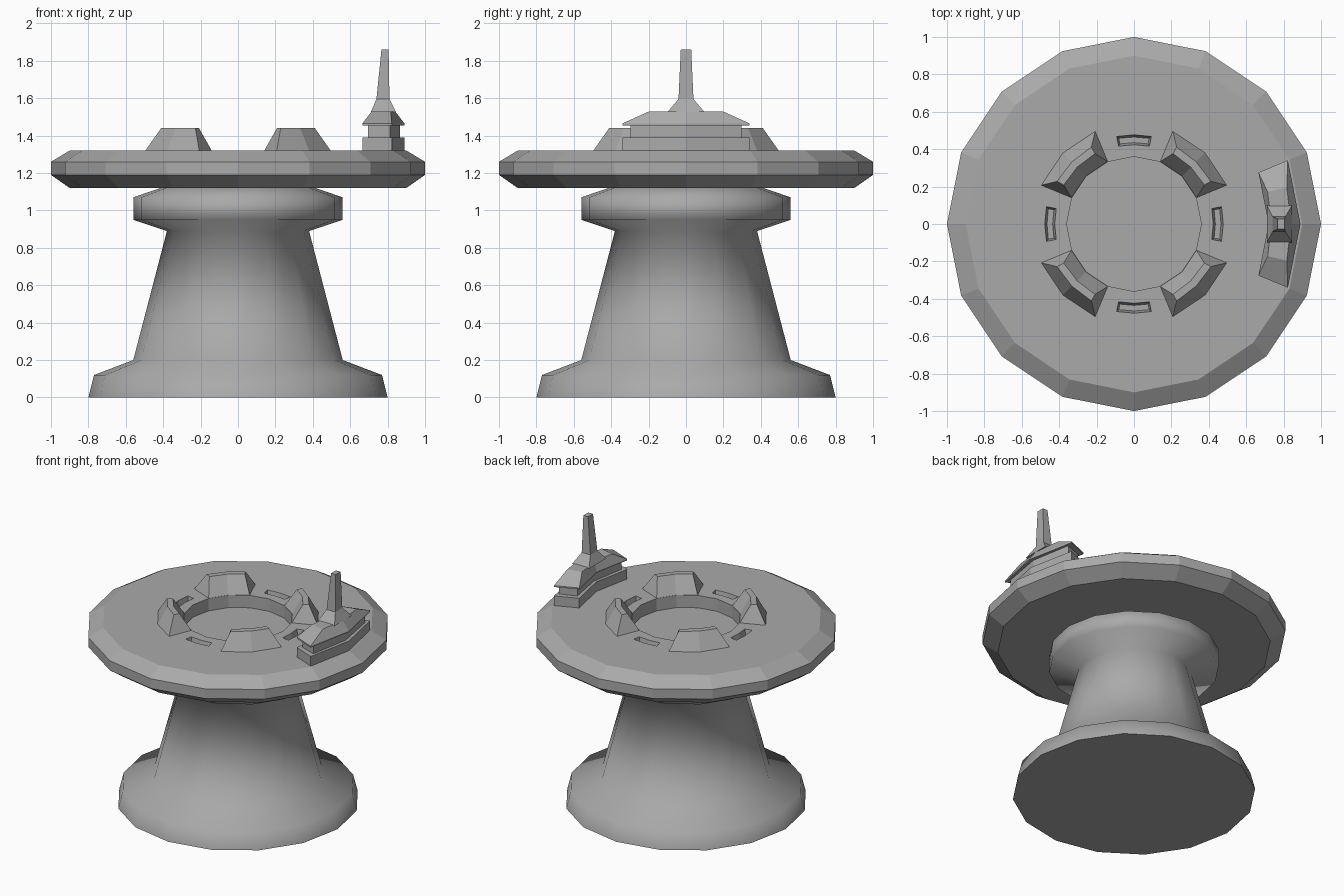
import bpy, bmesh
from math import sin, cos, pi, radians

SIDES = 16

old = bpy.data.objects.get("Cube")
if old:
    bpy.data.objects.remove(old)

grey = bpy.data.materials.new("plain grey")
grey.use_nodes = True
grey.diffuse_color = (0.4, 0.4, 0.4, 1)
grey.node_tree.nodes["Principled BSDF"].inputs["Base Color"].default_value = (0.4, 0.4, 0.4, 1)


def loft(name, rings):
    """Join equal closed rings bottom to top and cap both ends."""
    bm = bmesh.new()
    loops = [[bm.verts.new(p) for p in ring] for ring in rings]
    for a, b in zip(loops, loops[1:]):
        for i in range(len(a)):
            j = (i + 1) % len(a)
            bm.faces.new((a[i], a[j], b[j], b[i]))
    bm.faces.new(loops[0][::-1])
    bm.faces.new(loops[-1])
    bmesh.ops.recalc_face_normals(bm, faces=bm.faces)
    mesh = bpy.data.meshes.new(name)
    bm.to_mesh(mesh)
    bm.free()
    mesh.materials.append(grey)
    obj = bpy.data.objects.new(name, mesh)
    bpy.context.collection.objects.link(obj)
    return obj


def turned(name, profile):
    """Round part from (radius, height) pairs."""
    return loft(name, [[(r * cos(2 * pi * i / SIDES), r * sin(2 * pi * i / SIDES), z)
                        for i in range(SIDES)] for r, z in profile])


def bent(name, heading, sections):
    """Two-segment arc block from (height, inner radius, outer radius, half angle)."""
    rings = []
    for z, inner, outer, half in sections:
        spots = [(outer, -half), (outer, 0), (outer, half), (inner, half), (inner, 0), (inner, -half)]
        rings.append([(r * cos(radians(heading + a)), r * sin(radians(heading + a)), z)
                      for r, a in spots])
    return loft(name, rings)


# Pedestal: smooth sides, flat ends
pedestal = turned("pedestal", [(0.8, 0), (0.77, 0.12), (0.56, 0.2), (0.38, 0.89),
                               (0.56, 0.95), (0.56, 1.07), (0.4, 1.125)])
for face in pedestal.data.polygons:
    face.use_smooth = len(face.vertices) == 4
for edge in pedestal.data.edges:
    heights = [pedestal.data.vertices[v].co.z for v in edge.vertices]
    edge.use_edge_sharp = max(heights) < 0.01 or min(heights) > 1.12

# Round deck with a sunken centre
deck = turned("deck", [(0.9, 1.12), (1, 1.19), (1, 1.26), (0.9, 1.32), (0.36, 1.32), (0.36, 1.23)])

# Small slots around the centre
for k in range(4):
    cutter = bent(f"slot_cutter_{k + 1}", 90 * k,
                  [(1.26, 0.435, 0.465, 10), (1.32, 0.424, 0.477, 11.2), (1.36, 0.424, 0.477, 11.2)])
    cutter.hide_render = True
    cutter.hide_viewport = True
    cutter.display_type = 'WIRE'
    cut = deck.modifiers.new("slot", 'BOOLEAN')
    cut.operation = 'DIFFERENCE'
    cut.solver = 'EXACT'
    cut.object = cutter

# Tapered blocks around the centre
for k in range(4):
    bent(f"rim_block_{k + 1}", 45 + 90 * k, [(1.315, 0.36, 0.54, 22.5), (1.44, 0.43, 0.47, 16)])

# Tower house on the deck's left edge
bent("tower_base", 0, [(1.315, 0.72, 0.89, 22.5), (1.39, 0.72, 0.89, 22.5)])
bent("tower_upper_storey", 0, [(1.385, 0.74, 0.865, 20), (1.46, 0.74, 0.865, 20)])
bent("tower_roof", 0, [(1.455, 0.72, 0.89, 22.5), (1.465, 0.72, 0.89, 22.5), (1.53, 0.735, 0.84, 13.5)])


# Spire on the roof
def box_ring(z, x0, x1, half):
    return [(x0, -half, z), (x1, -half, z), (x1, half, z), (x0, half, z)]


loft("spire", [box_ring(1.525, 0.71, 0.845, 0.10), box_ring(1.595, 0.74, 0.81, 0.04),
               box_ring(1.86, 0.767, 0.805, 0.028)])
